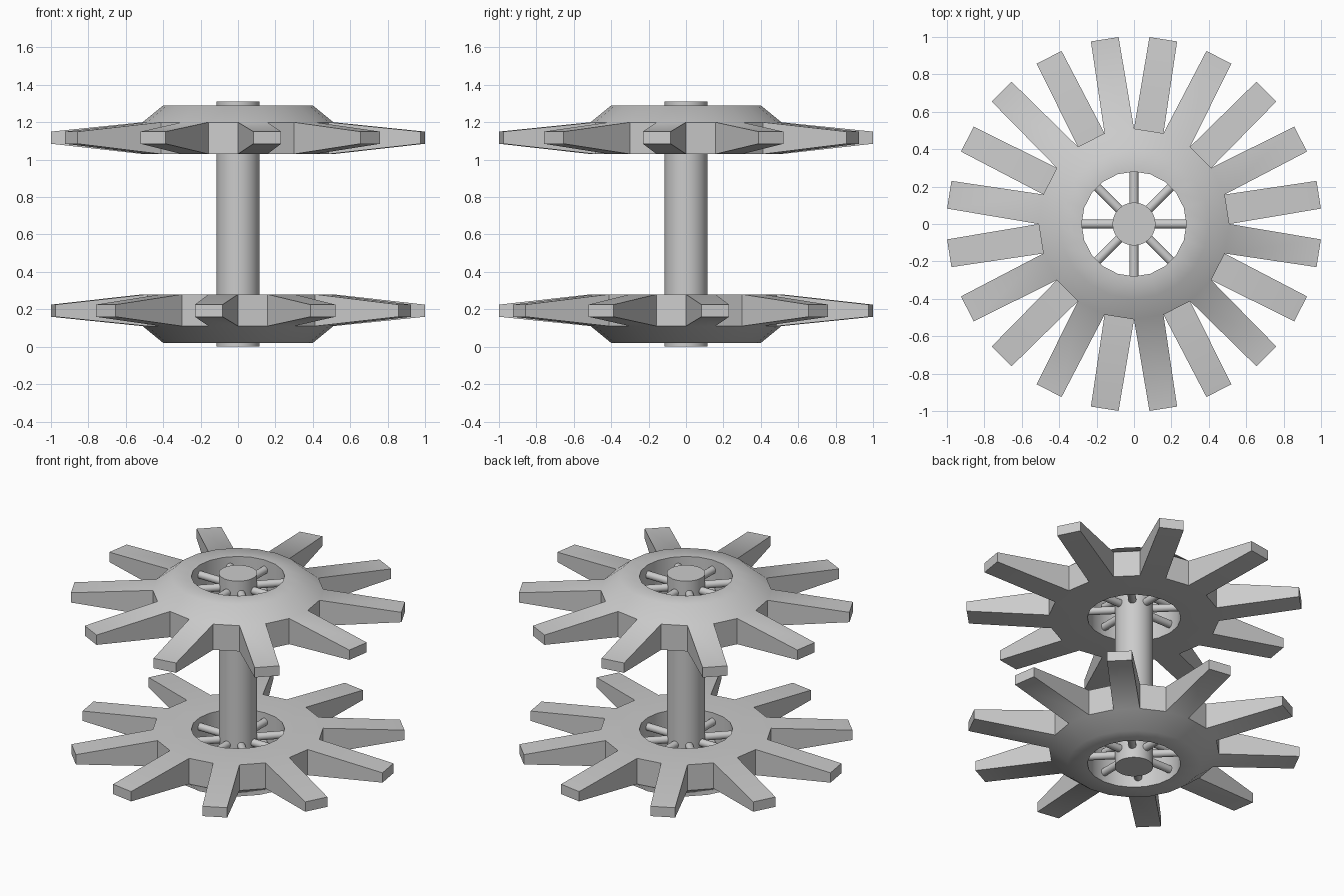
import bpy, bmesh, math
from mathutils import Vector

if "Cube" in bpy.data.objects:
    bpy.data.objects.remove(bpy.data.objects["Cube"])

SIDES = 20      # every second side of the rim carries a tooth
MID = 0.655     # height of the mirror plane between the two wheels


def smooth(obj, angle):
    bpy.ops.object.select_all(action='DESELECT')
    obj.select_set(True)
    bpy.context.view_layer.objects.active = obj
    bpy.ops.object.shade_smooth_by_angle(angle=math.radians(angle))


def polar(r, a, z):
    return Vector((r * math.cos(a), r * math.sin(a), z))


def rod(name, p, q, radius, sides):
    p, q = Vector(p), Vector(q)
    bpy.ops.mesh.primitive_cylinder_add(vertices=sides, radius=radius,
                                        depth=(q - p).length, location=(p + q) / 2)
    obj = bpy.context.object
    obj.name = name
    obj.rotation_euler = (q - p).to_track_quat('Z', 'Y').to_euler()
    smooth(obj, 45)
    return obj


def toothed_wheel(name, side, parity):
    """side +1 = upper wheel, -1 = mirrored lower wheel"""
    bm = bmesh.new()
    # ring cross-section: radius, distance from the mirror plane
    profile = [(0.28, 0.375), (0.51, 0.375), (0.51, 0.545), (0.40, 0.635), (0.28, 0.635)]
    step = 2 * math.pi / SIDES
    rings = [[bm.verts.new(polar(r, i * step, MID + side * h)) for i in range(SIDES)]
             for r, h in profile]
    rim = []
    for k in range(len(rings)):
        a, b = rings[k], rings[(k + 1) % len(rings)]
        for i in range(SIDES):
            j = (i + 1) % SIDES
            f = bm.faces.new((a[i], a[j], b[j], b[i]))
            if k == 1 and i % 2 == parity:
                rim.append((i, f))
    bmesh.ops.recalc_face_normals(bm, faces=bm.faces[:])

    # pull alternate rim faces out into tapered teeth
    for i, f in rim:
        a = (i + 0.5) * step
        out = polar(1, a, 0)
        across = polar(1, a + math.pi / 2, 0)
        tip = bmesh.ops.extrude_discrete_faces(bm, faces=[f])['faces'][0]
        for v in tip.verts:
            h = 0.495 if abs(v.co.z - MID) > 0.46 else 0.43
            w = math.copysign(0.075, v.co.dot(across))
            v.co = out * 1.0 + across * w + Vector((0, 0, MID + side * h))
    bmesh.ops.recalc_face_normals(bm, faces=bm.faces[:])
    mesh = bpy.data.meshes.new(name)
    bm.to_mesh(mesh)
    bm.free()
    obj = bpy.data.objects.new(name, mesh)
    bpy.context.collection.objects.link(obj)
    smooth(obj, 44)


# central shaft
rod("shaft", (0, 0, 0), (0, 0, 1.31), 0.115, 32)

# wheels, teeth staggered by one side
toothed_wheel("upper_wheel", 1, 1)
toothed_wheel("lower_wheel", -1, 0)

# two layers of spokes in each wheel
for z in (0.085, 0.22, 1.09, 1.225):
    for k in range(8):
        a = k * math.pi / 4
        rod("spoke", polar(0.08, a, z), polar(0.285, a, z), 0.024, 16)
